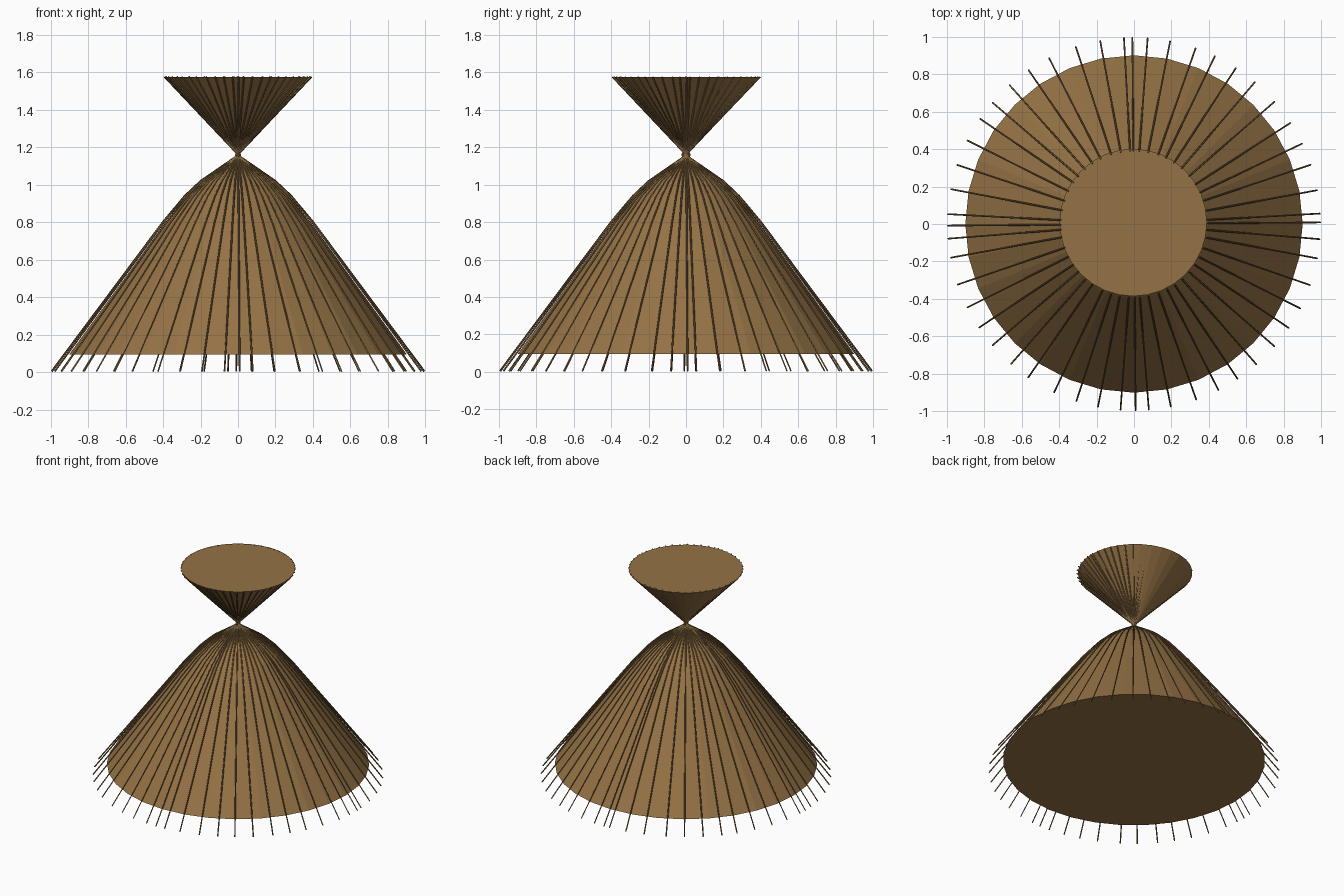
import bpy, bmesh, math, random

if "Cube" in bpy.data.objects:
    bpy.data.objects.remove(bpy.data.objects["Cube"])

random.seed(4)
brown = bpy.data.materials.new("straw_brown")
brown.diffuse_color = (0.30, 0.17, 0.06, 1)
brown.use_nodes = True
brown.node_tree.nodes["Principled BSDF"].inputs["Base Color"].default_value = brown.diffuse_color
dark = bpy.data.materials.new("dark_straw")
dark.diffuse_color = (0.23, 0.135, 0.05, 1)
dark.use_nodes = True
dark.node_tree.nodes["Principled BSDF"].inputs["Base Color"].default_value = dark.diffuse_color


def lathe(name, profile, sides=32, centre=(0, 0)):
    """Closed faceted body of revolution with flat caps."""
    bm = bmesh.new()
    rings = []
    for r, z in profile:
        rings.append([bm.verts.new((centre[0] + r * math.cos(math.tau * i / sides),
                                    centre[1] + r * math.sin(math.tau * i / sides), z))
                      for i in range(sides)])
    for a, b in zip(rings, rings[1:]):
        for i in range(sides):
            j = (i + 1) % sides
            bm.faces.new((a[i], a[j], b[j], b[i]))
    bm.faces.new(rings[0][::-1])
    bm.faces.new(rings[-1])
    me = bpy.data.meshes.new(name)
    bm.to_mesh(me)
    bm.free()
    ob = bpy.data.objects.new(name, me)
    me.materials.append(brown)
    bpy.context.collection.objects.link(ob)
    return ob


# Bundle bodies: wide skirt below the tie, flared tuft above it
lathe("lower_skirt", [(0.90, 0.095), (0.395, 0.79), (0.275, 0.94),
                      (0.19, 1.02), (0.008, 1.15)])
lathe("upper_tuft", [(0.006, 1.17), (0.393, 1.575)], centre=(-0.004, 0.008))

# Individual straws running from the ground through the waist to the top
cu = bpy.data.curves.new("straws", 'CURVE')
cu.dimensions = '3D'
cu.bevel_depth = 0.0045
cu.bevel_resolution = 0
cu.use_fill_caps = True
angles = [math.radians(3.75 + 7.5 * i + random.uniform(-1, 1)) for i in range(48)]
angles += [math.radians(90 * i + 0.5) for i in range(4)]
path = [(0.995, 0.004), (0.402, 0.80), (0.285, 0.94), (0.20, 1.02),
        (0.012, 1.15), (0.010, 1.17), (0.393, 1.576)]
for a in angles:
    sp = cu.splines.new('POLY')
    sp.points.add(len(path) - 1)
    for p, (r, z) in zip(sp.points, path):
        p.co = (r * math.cos(a), r * math.sin(a), z, 1)
straws = bpy.data.objects.new("straws", cu)
cu.materials.append(dark)
bpy.context.collection.objects.link(straws)
bpy.context.view_layer.objects.active = straws
straws.select_set(True)
bpy.ops.object.convert(target='MESH')

# Small tie ring at the waist
bpy.ops.mesh.primitive_torus_add(major_segments=16, minor_segments=8,
                                 major_radius=0.016, minor_radius=0.008,
                                 location=(0, 0, 1.16), rotation=(0, math.pi / 2, 0))
tie = bpy.context.object
tie.name = "waist_tie"
tie.data.materials.append(brown)
